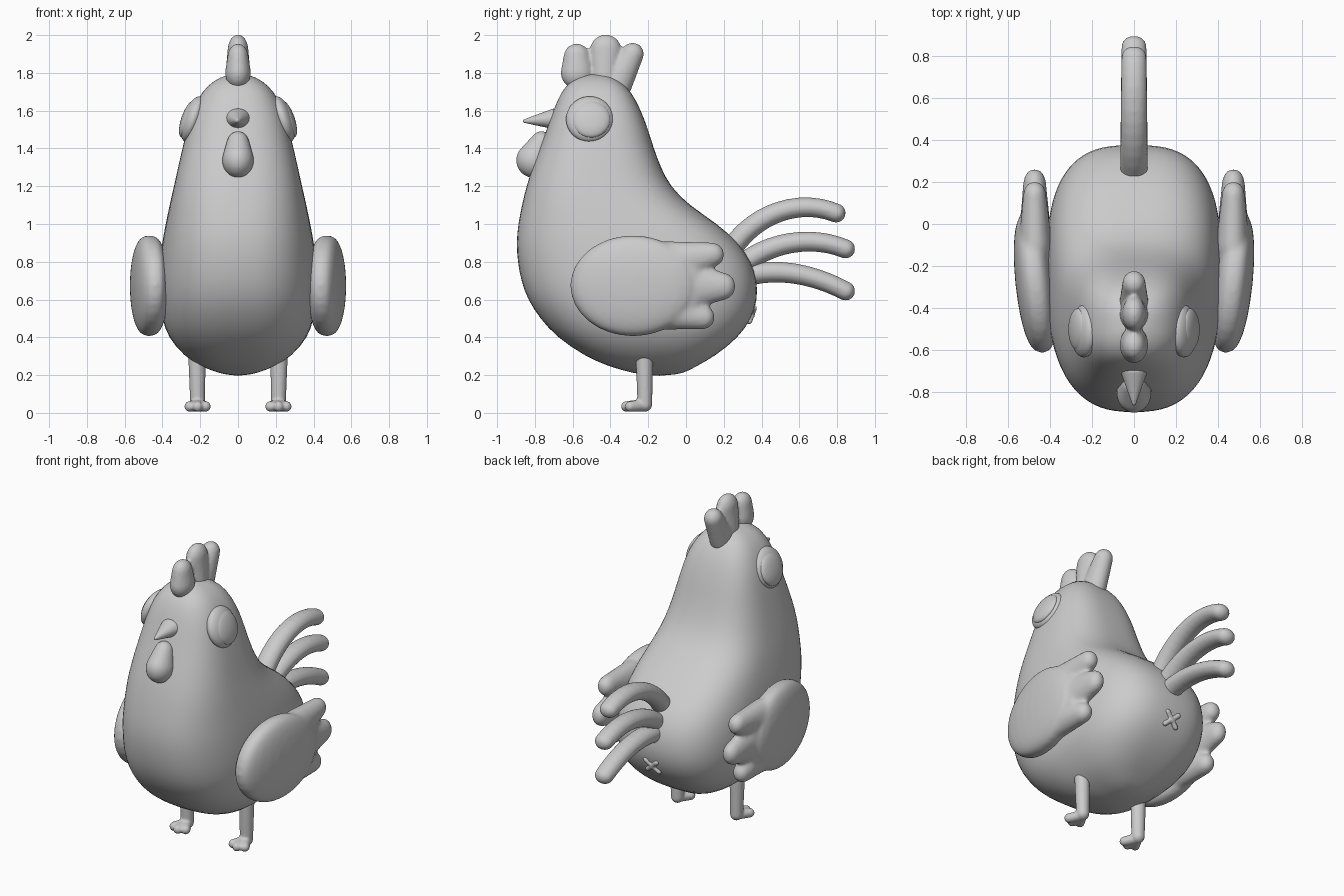
import bpy, bmesh, math
from mathutils import Vector, Matrix
from mathutils.geometry import interpolate_bezier

cube = bpy.data.objects.get("Cube")
if cube:
    bpy.data.objects.remove(cube)

GREY = (0.6, 0.6, 0.6, 1)
grey = bpy.data.materials.new("plain grey")
grey.use_nodes = True
grey.diffuse_color = GREY
bsdf = grey.node_tree.nodes["Principled BSDF"]
bsdf.inputs["Base Color"].default_value = GREY


def finish(bm, name):
    """Turn a bmesh into a smooth, coloured object."""
    bmesh.ops.recalc_face_normals(bm, faces=bm.faces[:])
    mesh = bpy.data.meshes.new(name)
    bm.to_mesh(mesh)
    bm.free()
    mesh.materials.append(grey)
    mesh.shade_smooth()
    obj = bpy.data.objects.new(name, mesh)
    bpy.context.collection.objects.link(obj)
    return obj


def ball(bm, centre, radii):
    matrix = Matrix.Translation(centre) @ Matrix.Diagonal((*radii, 1))
    return bmesh.ops.create_uvsphere(bm, u_segments=24, v_segments=16, radius=1, matrix=matrix)["verts"]


def bridge(bm, a, ra, b, rb):
    """Tapered capsule: the hull around two ellipsoids."""
    part = bmesh.new()
    ball(part, a, ra)
    ball(part, b, rb)
    hull = bmesh.ops.convex_hull(part, input=part.verts[:])
    loose = [v for v in hull["geom_interior"] if isinstance(v, bmesh.types.BMVert)]
    bmesh.ops.delete(part, geom=loose, context="VERTS")
    temp = bpy.data.meshes.new("temp")
    part.to_mesh(temp)
    part.free()
    bm.from_mesh(temp)
    bpy.data.meshes.remove(temp)


def fuse(obj, voxel=0.012, rounds=4):
    """Melt overlapping lumps into one soft skin."""
    remesh = obj.modifiers.new("fuse", "REMESH")
    remesh.mode = "VOXEL"
    remesh.voxel_size = voxel
    remesh.use_smooth_shade = True
    soften = obj.modifiers.new("soften", "SMOOTH")
    soften.iterations = rounds


# Body and head: squarish rings (height, half width, front y, back y)
RINGS = [
    (0.208, 0.1, -0.28, -0.01), (0.25, 0.205, -0.42, 0.06), (0.3, 0.285, -0.535, 0.155),
    (0.4, 0.372, -0.685, 0.28), (0.5, 0.403, -0.775, 0.35), (0.6, 0.418, -0.84, 0.38),
    (0.7, 0.42, -0.875, 0.378), (0.8, 0.414, -0.893, 0.35), (0.9, 0.403, -0.9, 0.28),
    (1.0, 0.384, -0.89, 0.17), (1.1, 0.363, -0.87, 0.015), (1.2, 0.34, -0.846, -0.083),
    (1.3, 0.318, -0.813, -0.133), (1.4, 0.295, -0.776, -0.17), (1.5, 0.271, -0.738, -0.2),
    (1.6, 0.243, -0.703, -0.237), (1.7, 0.193, -0.662, -0.288), (1.76, 0.13, -0.61, -0.35),
    (1.79, 0.06, -0.54, -0.42)]
SIDES = 40
bm = bmesh.new()
loops = []
for z, half, front, back in RINGS:
    loop = []
    for i in range(SIDES):
        c, s = math.cos(math.tau * i / SIDES), math.sin(math.tau * i / SIDES)
        power = 0.7 if s > 0 else 0.78
        x = math.copysign(abs(c) ** power, c) * half
        y = (front + back) / 2 + math.copysign(abs(s) ** power, s) * (back - front) / 2
        loop.append(bm.verts.new((x, y, z)))
    loops.append(loop)
for low, high in zip(loops, loops[1:]):
    for i in range(SIDES):
        j = (i + 1) % SIDES
        bm.faces.new((low[i], low[j], high[j], high[i]))
for loop, tip in ((loops[0], (0, -0.14, 0.195)), (loops[-1], (0, -0.48, 1.798))):
    pole = bm.verts.new(tip)
    for i in range(SIDES):
        bm.faces.new((loop[i], loop[(i + 1) % SIDES], pole))
finish(bm, "body").modifiers.new("rounding", "SUBSURF").levels = 1

# Comb: three lobes (base y, z, radius, tip y, z, radius)
bm = bmesh.new()
for y0, z0, r0, y1, z1, r1 in ((-0.575, 1.8, 0.088, -0.578, 1.885, 0.07),
                               (-0.43, 1.78, 0.075, -0.425, 1.92, 0.083),
                               (-0.37, 1.74, 0.085, -0.283, 1.9, 0.06)):
    bridge(bm, (0, y0, z0), (0.068, r0, r0), (0, y1, z1), (0.055, r1, r1))
fuse(finish(bm, "comb"), 0.01, 6)

# Beak
bm = bmesh.new()
bridge(bm, (0, -0.7, 1.557), (0.065, 0.02, 0.055), (0, -0.855, 1.545), (0.01, 0.01, 0.01))
fuse(finish(bm, "beak"), 0.006, 2)

# Wattle
bm = bmesh.new()
bridge(bm, (0, -0.765, 1.425), (0.06, 0.06, 0.067), (0, -0.8, 1.337), (0.084, 0.1, 0.095))
fuse(finish(bm, "wattle"), 0.01, 6)

# Tail feathers: arcs given by four control points in y, z
ARCS = {
    "upper": ((0.2, 0.8), (0.33, 1.06), (0.6, 1.14), (0.795, 1.058)),
    "middle": ((0.25, 0.74), (0.4, 0.9), (0.65, 0.95), (0.845, 0.868)),
    "lower": ((0.25, 0.7), (0.42, 0.78), (0.65, 0.75), (0.845, 0.645))}
for name, arc in ARCS.items():
    bm = bmesh.new()
    path = interpolate_bezier(*[Vector((0, y, z)) for y, z in arc], 14)
    for i, (a, b) in enumerate(zip(path, path[1:])):
        r = 0.058 - 0.0006 * i
        bridge(bm, a, (r + 0.01, r, r), b, (r + 0.009, r, r))
    fuse(finish(bm, name + "_tail_feather"), 0.01, 6)

# Small crossed mark under the tail
bm = bmesh.new()
ball(bm, (0, 0.345, 0.52), (0.024, 0.02, 0.024))
for s in (1, -1):
    bridge(bm, (-s * 0.04, 0.335, 0.485), (0.016,) * 3, (s * 0.04, 0.36, 0.555), (0.016,) * 3)
fuse(finish(bm, "vent"), 0.006, 3)

for side, s in (("left", 1), ("right", -1)):
    # Wing: plump pad with three finger feathers (root y, z, size, tip y, z, size)
    bm = bmesh.new()
    for v in ball(bm, (0, 0, 0), (1, 1, 1)):
        plump = math.copysign(abs(v.co.x) ** 0.7, v.co.x)
        y = -0.28 + 0.335 * v.co.y
        v.co = (s * (0.47 + 0.095 * plump + 0.1 * (y + 0.28)), y, 0.673 + 0.267 * v.co.z)
    bridge(bm, (s * 0.47, -0.25, 0.673), (0.093, 0.2, 0.25),
           (s * 0.474, 0.03, 0.672), (0.068, 0.06, 0.215))
    for y0, z0, r0, y1, z1, r1 in ((-0.1, 0.79, 0.12, 0.14, 0.838, 0.064),
                                   (-0.1, 0.67, 0.15, 0.19, 0.67, 0.074),
                                   (-0.15, 0.56, 0.12, 0.09, 0.506, 0.064)):
        bridge(bm, (s * 0.47, y0, z0), (0.08, r0, r0), (s * 0.473, y1, z1), (0.055, r1, r1))
    fuse(finish(bm, side + "_wing"), 0.012, 12)

    # Eye: shallow dome with a raised inner disc, tilted with the head
    tilt = Matrix.Rotation(-s * 0.33, 4, "Y")
    for name, x, y, depth, r in (("eye", 0.238, -0.51, 0.055, 0.127),
                                 ("pupil", 0.267, -0.502, 0.034, 0.102)):
        bm = bmesh.new()
        ball(bm, (0, 0, 0), (depth, r, r))
        bm.transform(Matrix.Translation((s * x, y, 1.555)) @ tilt)
        finish(bm, side + "_" + name).modifiers.new("rounding", "SUBSURF").levels = 1

    # Leg and three-toed foot
    bm = bmesh.new()
    bridge(bm, (s * 0.217, -0.22, 0.29), (0.046,) * 3, (s * 0.214, -0.218, 0.045), (0.039,) * 3)
    for spread in (-0.042, 0, 0.042):
        reach = -0.316 if spread == 0 else -0.295
        bridge(bm, (s * 0.214, -0.225, 0.04), (0.032,) * 3,
               (s * 0.214 + spread, reach, 0.034), (0.028,) * 3)
    fuse(finish(bm, side + "_leg"), 0.008, 2)
